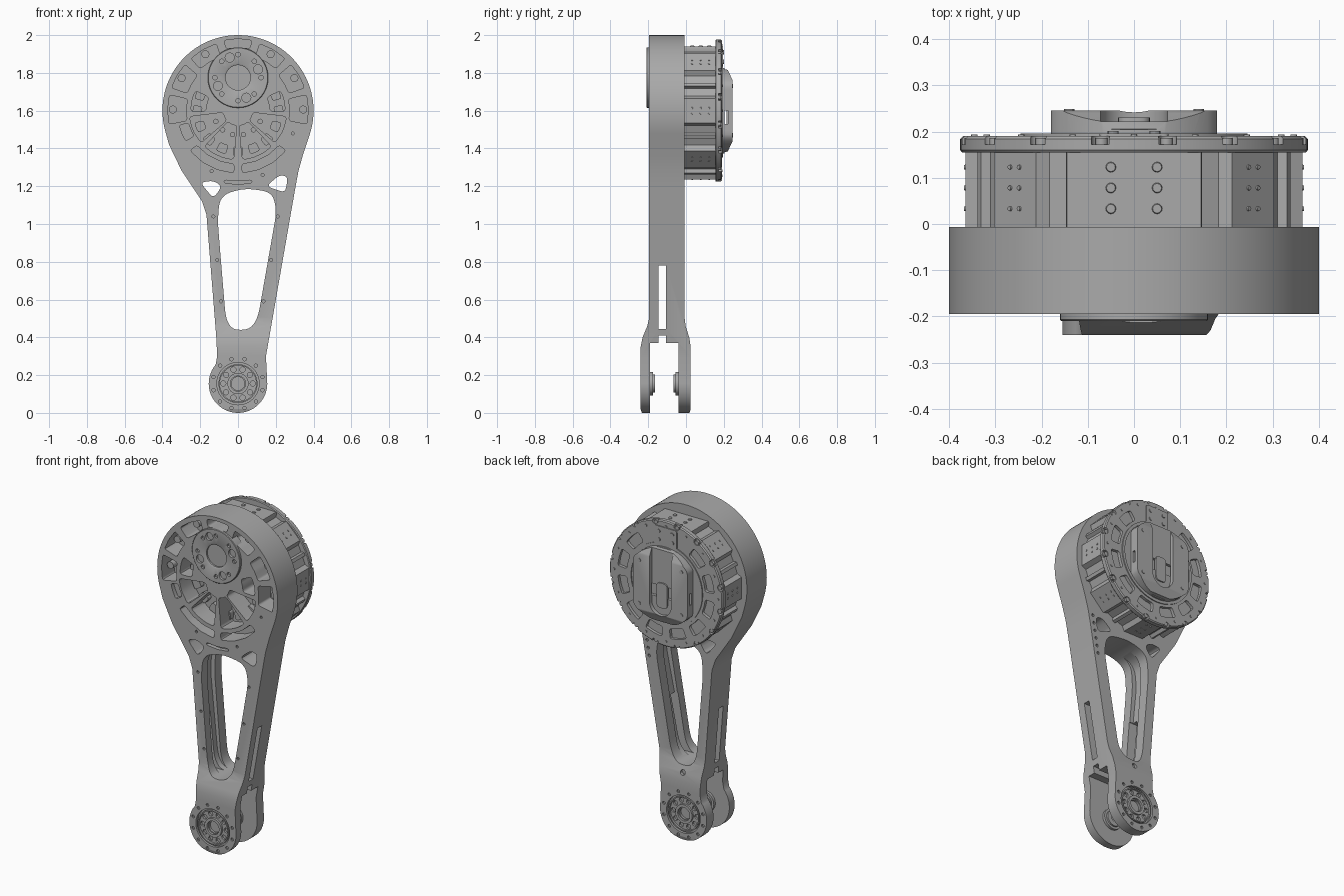
import bpy, bmesh
from math import sin, cos, radians, pi
from mathutils import Matrix, Vector

if "Cube" in bpy.data.objects:
    bpy.data.objects.remove(bpy.data.objects["Cube"])

grey = bpy.data.materials.new("machined grey")
grey.use_nodes = True
grey.diffuse_color = (0.4, 0.4, 0.4, 1)
grey.node_tree.nodes["Principled BSDF"].inputs["Base Color"].default_value = (0.4, 0.4, 0.4, 1)
MOTOR = (0, 1.6)
HUB = (0, 1.775)
FOOT = (0, 0.155)


# ---- shape helpers: 2D outlines are (x, z) pairs ----
def polar(c, r, a):
    return (c[0] + r * cos(radians(a)), c[1] + r * sin(radians(a)))


def arc(c, r, a0, a1, n):
    return [polar(c, r, a0 + (a1 - a0) * i / n) for i in range(n + 1)]


def circle(c, r, n=48):
    return arc(c, r, 0, 360, n)[:-1]


def rounded(pts, r, n=4):
    out = []
    for i, p in enumerate(pts):
        p = Vector(p)
        a, b = Vector(pts[i - 1]) - p, Vector(pts[(i + 1) % len(pts)]) - p
        s = p + a.normalized() * min(r, a.length * 0.45)
        e = p + b.normalized() * min(r, b.length * 0.45)
        for k in range(n + 1):
            t = k / n
            out.append(tuple(s * (1 - t) ** 2 + p * 2 * t * (1 - t) + e * t * t))
    return out


def sector(c, r0, r1, a, half, r=0.014):
    n = max(2, int(half / 6))
    return rounded(arc(c, r1, a - half, a + half, n) + arc(c, r0, a + half, a - half, n), r)


def box(x0, x1, z0, z1):
    return [(x0, z0), (x1, z0), (x1, z1), (x0, z1)]


def make(name, bm):
    bmesh.ops.recalc_face_normals(bm, faces=bm.faces)
    mesh = bpy.data.meshes.new(name)
    bm.to_mesh(mesh)
    bm.free()
    mesh.materials.append(grey)
    ob = bpy.data.objects.new(name, mesh)
    bpy.context.collection.objects.link(ob)
    return ob


def part(name, prisms, along="y"):
    """Extrude each (outline, start, end) along y, or along x for (y, z) outlines."""
    bm = bmesh.new()
    for pts, d0, d1 in prisms:
        rings = [[bm.verts.new((u, d, v) if along == "y" else (d, u, v)) for u, v in pts]
                 for d in (d0, d1)]
        for ring in rings:
            bm.faces.new(ring)
        for i in range(len(pts)):
            bm.faces.new((rings[0][i - 1], rings[0][i], rings[1][i], rings[1][i - 1]))
    return make(name, bm)


def turned(name, c, profile, n=64):
    """Revolve a closed (radius, y) profile about the y axis through c."""
    bm = bmesh.new()
    rings = [[bm.verts.new((x, y, z)) for x, z in circle(c, r, n)] for r, y in profile]
    for k in range(len(rings)):
        for i in range(n):
            bm.faces.new((rings[k - 1][i - 1], rings[k - 1][i], rings[k][i], rings[k][i - 1]))
    return make(name, bm)


def carve(ob, prisms, along="y", op="DIFFERENCE"):
    cutter = part("cutter", prisms, along)
    cutter.hide_render = True
    m = ob.modifiers.new("cut", "BOOLEAN")
    m.operation, m.solver, m.object, m.use_self = op, "EXACT", cutter, True
    bpy.context.view_layer.objects.active = ob
    bpy.ops.object.modifier_apply(modifier=m.name)
    bpy.data.objects.remove(cutter)


def ring_of(c, R, r, count, d0, d1, start=0, n=12):
    return [(circle(polar(c, R, start + 360 * i / count), r, n), d0, d1) for i in range(count)]


# ---- arm: front outline crossed with the forked side profile ----
outline = (arc(MOTOR, 0.4, -18, 195, 72)
           + [(-0.365, 1.42), (-0.30, 1.285), (-0.23, 1.18), (-0.19, 1.12), (-0.167, 1.05),
              (-0.115, 0.4), (-0.11, 0.3)]
           + arc(FOOT, 0.155, 140, 360, 48)
           + [(0.148, 0.3), (0.305, 1.2), (0.32, 1.28), (0.345, 1.37)])
side = [(-0.195, 2.1), (-0.195, 0.5), (-0.205, 0.46), (-0.23, 0.4), (-0.24, 0.35), (-0.24, 0.02),
        (-0.23, -0.01), (-0.19, -0.01), (-0.19, 0.37), (-0.145, 0.37), (-0.145, 0.41),
        (-0.105, 0.41), (-0.105, 0.37), (-0.04, 0.37), (-0.04, -0.01), (0.015, -0.01),
        (0.025, 0.02), (0.025, 0.35), (0.017, 0.4), (-0.002, 0.46), (-0.007, 0.5), (-0.007, 2.1)]
arm = part("arm", [(outline, -0.4, 0.2)])
carve(arm, [(side, -1, 1)], "x", "INTERSECT")

# lightening window, its inner channel, side slot and corner holes
window = rounded([(-0.108, 1.02), (-0.095, 1.15), (0.03, 1.19), (0.18, 1.17), (0.205, 1.07),
                  (0.105, 0.5), (0.06, 0.44), (-0.03, 0.44), (-0.065, 0.5)], 0.06, 6)
channel = [(0.04 + (x - 0.04) * 1.18, 0.8 + (z - 0.8) * 0.99) for x, z in window]
corners = [rounded(p, 0.03) for p in ([(-0.2, 1.22), (-0.13, 1.23), (-0.085, 1.2), (-0.13, 1.135)],
                                      [(0.15, 1.2), (0.22, 1.26), (0.265, 1.25), (0.25, 1.165)])]
carve(arm, [(p, -0.3, 0.1) for p in [window] + corners])
carve(arm, [(channel, -0.14, -0.07)])
carve(arm, [(box(-0.145, -0.105, 0.445, 0.78), -0.5, 0.5)], "x")

# pockets in the front plate
FLOOR = -0.08
pockets = [sector(MOTOR, 0.335, 0.38, 90, 11)]
for s in (-1, 1):
    for off, half, r0 in ((30, 12, 0.3), (60, 11, 0.285), (89, 12, 0.275)):
        pockets.append(sector(MOTOR, r0, 0.372, 90 + s * off, half))
    pockets.append(sector(MOTOR, 0.285, 0.33, -90 + s * 27, 23))
    pockets.append(sector(MOTOR, 0.08, 0.26, -90 + s * 24, 19, 0.02))
    pockets.append(sector(MOTOR, 0.08, 0.26, -90 + s * 66, 17, 0.02))
    pockets.append(sector(MOTOR, 0.17, 0.25, -90 + s * 102, 13, 0.02))
carve(arm, [(p, -0.3, FLOOR) for p in pockets])
shallow = [sector(MOTOR, 0.374, 0.39, -90, 11), sector(MOTOR, 0.27, 0.32, 202, 8)]
carve(arm, [(p, -0.3, -0.17) for p in shallow])

# small bolt holes on the arm faces
spots = [(-0.13, 1.04), (-0.11, 0.81), (-0.09, 0.59), (0.21, 1.04), (0.175, 0.81), (0.135, 0.59),
         (-0.25, 1.48), (0.29, 1.48), (-0.14, 1.28), (0.13, 1.26)]
holes = [(circle(p, 0.008, 10), -0.3, -0.18) for p in spots]
holes += [(circle((0.25 + 0.007 * i, 1.03 + 0.045 * i), 0.009, 10), -0.02, 0.1) for i in range(6)]
holes += [(circle((0.01, 0.4), 0.016, 12), 0, 0.1)]
carve(arm, holes)

# fork faces: round recesses with bolt rings, front and back
carve(arm, [(circle(FOOT, 0.112), -0.3, -0.225), (circle(FOOT, 0.112), 0.01, 0.1)])
for d0, d1, e0, e1 in ((-0.3, -0.23, -0.3, -0.212), (0.015, 0.1, -0.003, 0.1)):
    carve(arm, ring_of(FOOT, 0.134, 0.009, 12, d0, d1, 15, 10)
          + ring_of(FOOT, 0.078, 0.014, 10, e0, e1) + [(circle(FOOT, 0.035, 24), e0, e1)])
for name, y0, y1 in (("front_fork_ring", -0.238, -0.22), ("back_fork_ring", 0.008, 0.022)):
    turned(name, FOOT, [(0.096, y0), (0.103, y0), (0.103, y1), (0.096, y1)])
    turned(name + "_inner", FOOT, [(0.04, y0), (0.056, y0), (0.056, y1), (0.04, y1)])
for name, ys in (("front_fork_boss", (-0.192, -0.175, -0.165)), ("back_fork_boss", (-0.038, -0.055, -0.065))):
    a, b, c = ys
    turned(name, FOOT, [(0.02, a), (0.062, a), (0.062, b), (0.048, b), (0.048, c), (0.02, c)], 40)

# rotor pads and screws showing inside the pockets
part("rotor_pads", [(sector(MOTOR, 0.19, 0.24, 22.5 * i, 7), FLOOR - 0.03, FLOOR + 0.01)
                    for i in range(16)]
     + ring_of(MOTOR, 0.13, 0.014, 14, FLOOR - 0.02, FLOOR + 0.01))
part("pocket_screws", [(circle(polar(MOTOR, 0.345, a), 0.021, 16), -0.15, FLOOR + 0.01)
                       for a in (1, 30, 60, 120, 150, 179)])

# ---- front hub ----
hub = turned("front_hub", HUB, [(0.066, -0.15), (0.16, -0.15), (0.16, -0.207), (0.157, -0.21),
                                (0.075, -0.21), (0.066, -0.205)])
carve(hub, ring_of(HUB, 0.122, 0.012, 8, -0.3, -0.195, 0)
      + ring_of(HUB, 0.115, 0.024, 4, -0.3, -0.185, 22.5, 16))
turned("hub_bearing", HUB, [(0.045, -0.14), (0.067, -0.14), (0.067, -0.195), (0.045, -0.195)])
part("hub_core", [(circle(HUB, 0.048, 32), -0.16, -0.13), (box(-0.045, 0.045, 1.76, 1.79), -0.175, -0.15)])

# ---- motor can: flat screw panels with fluted gaps ----
can = []
flute = ((-10, 0.37), (10, 0.37), (13, 0.345), (20, 0.342), (21, 0.362), (24, 0.362), (25, 0.342), (32, 0.345))
for k in range(8):
    for off, r in flute:
        a = 45 * k + off
        if not 66 < a < 114:
            can.append((a, r))
can = sorted(can + [(67, 0.37), (113, 0.37)])
part("motor_can", [([polar(MOTOR, r, a) for a, r in can], -0.02, 0.162)])

# radial screws on the panels
bm = bmesh.new()
for k in range(8):
    top = k == 2
    seat, gap, rad = (0.342, 0.05, 0.012) if top else (0.364, 0.014, 0.006)
    a = radians(45 * k)
    for t in (-gap, gap):
        for y in (0.033, 0.078, 0.123):
            pos = Vector((cos(a) * seat - sin(a) * t, y, 1.6 + sin(a) * seat + cos(a) * t))
            m = Matrix.Translation(pos) @ Matrix.Rotation(pi / 2 - a, 4, "Y")
            bmesh.ops.create_cone(bm, cap_ends=True, segments=12, radius1=rad, radius2=rad * 0.8,
                                  depth=0.008, matrix=m)
make("panel_screws", bm)

# ---- back cap ----
cap = turned("back_cap", MOTOR, [(0.02, 0.155), (0.372, 0.155), (0.376, 0.16), (0.376, 0.184),
                                 (0.37, 0.19), (0.02, 0.19)], 96)
carve(cap, [(sector(MOTOR, 0.262, 0.322, 30 * i + 15, 10), 0.172, 0.3) for i in range(12)
            if i not in (2, 3)])
carve(cap, ring_of(MOTOR, 0.37, 0.02, 16, 0.172, 0.3, 11.25, 16))
part("cap_screws", ring_of(MOTOR, 0.36, 0.013, 16, 0.165, 0.186, 11.25))
part("rim_screws", ring_of(MOTOR, 0.345, 0.007, 16, 0.185, 0.194, 0))
turned("cap_ring", MOTOR, [(0.228, 0.18), (0.245, 0.18), (0.245, 0.196), (0.228, 0.196)])
part("connector_plate", [(rounded(box(-0.075, 0.075, 1.8, 1.94), 0.012), 0.18, 0.196)])
part("connector_screws", [(circle((x, z), 0.012, 12), 0.19, 0.201)
                          for x in (-0.045, 0.045) for z in (1.86, 1.91)])

# ---- back cover with a round-ended channel ----
cover = part("back_cover", [([(max(-0.18, min(0.18, x)), z) for x, z in circle(MOTOR, 0.226, 64)], 0.1, 0.4)])
carve(cover, [([(0.185, 1.3), (0.185, 1.9), (0.19, 1.9), (0.205, 1.82), (0.222, 1.815), (0.24, 1.775),
                (0.245, 1.765), (0.245, 1.435), (0.24, 1.425), (0.222, 1.385), (0.205, 1.38),
                (0.19, 1.3)], -1, 1)], "x", "INTERSECT")
carve(cover, [([(-0.072, 1.95)] + arc((0, 1.5), 0.072, 180, 360, 20) + [(0.072, 1.95)], 0.222, 0.4)])
carve(cover, [(box(0.205, 0.223, 1.53, 1.6), -0.5, 0.5)], "x")
part("channel_key", [(rounded(box(-0.035, 0.035, 1.47, 1.62), 0.025), 0.215, 0.23)])
part("cover_screws", [(circle((x, z), 0.011, 12), 0.24, 0.249)
                      for x in (-0.14, 0.14) for z in (1.47, 1.73)])

# ---- shading: smooth curves, sharp edges ----
for ob in bpy.context.scene.objects:
    ob.select_set(ob.type == "MESH")
bpy.ops.object.shade_smooth_by_angle(angle=radians(30))
